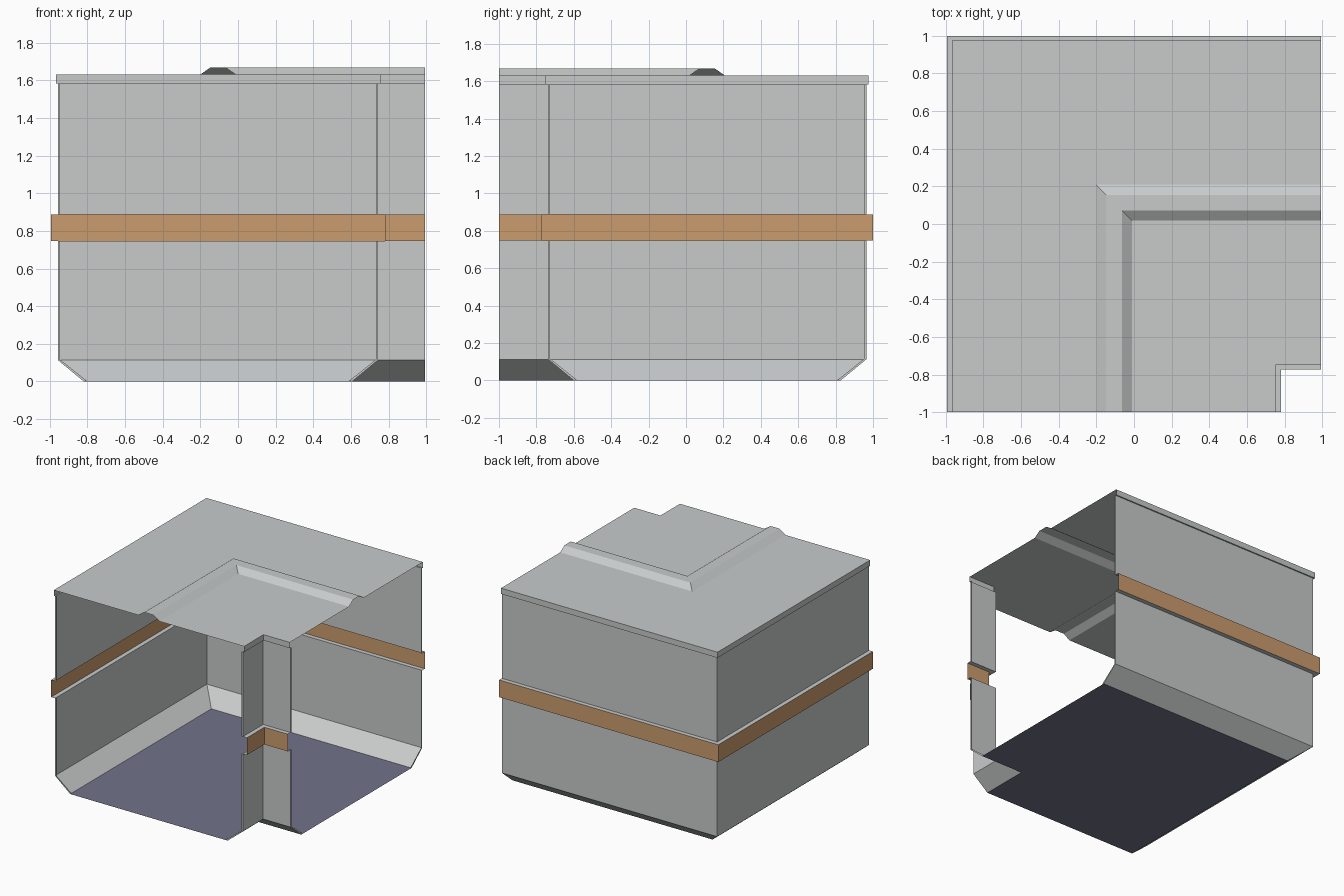
import bpy

if "Cube" in bpy.data.objects:
    bpy.data.objects.remove(bpy.data.objects["Cube"])

# Corridor corner: every part is a cross-section swept along an L-shaped path
END_X, END_Y = 0.993, -1.0
OFFSET = 0.007      # mitre line is y = -x + OFFSET
CENTRE = -0.1065    # the cross-section is symmetric about this x


def material(name, rgb):
    m = bpy.data.materials.new(name)
    m.diffuse_color = (*rgb, 1.0)
    m.use_nodes = True
    m.node_tree.nodes["Principled BSDF"].inputs["Base Color"].default_value = m.diffuse_color
    return m


GREY = material("panel_grey", (0.58, 0.60, 0.60))
ORANGE = material("stripe_orange", (0.60, 0.335, 0.155))
BLUE = material("floor_slate_blue", (0.17, 0.17, 0.26))


def make(name, verts, faces, mat):
    mesh = bpy.data.meshes.new(name)
    mesh.from_pydata(verts, [], faces)
    mesh.materials.append(mat)
    obj = bpy.data.objects.new(name, mesh)
    bpy.context.collection.objects.link(obj)


def mirrored(profile):
    return [(2 * CENTRE - x, z) for x, z in reversed(profile)]


def sweep(name, profile, mat):
    """Sweep an (x, z) profile from the front opening round to the right one."""
    verts, faces = [], []
    for x, z in profile:
        y = OFFSET - x
        verts += [(x, END_Y, z), (x, y, z), (END_X, y, z)]
    for i in range(len(profile) - 1):
        a, b = 3 * i, 3 * i + 3
        for k in (0, 1):
            faces.append((a + k + 1, b + k + 1, b + k, a + k))
    make(name, verts, faces, mat)


def end_rims(name, outer, inner, flip):
    """Thin flanges closing the sheet edge at both openings."""
    n = len(outer)
    pts = outer + inner
    verts = [(x, END_Y, z) for x, z in pts]
    verts += [(END_X, OFFSET - x, z) for x, z in pts]
    faces = []
    for i in range(n - 1):
        q = (i, n + i, n + i + 1, i + 1)
        r = tuple(2 * n + v for v in reversed(q))
        faces += [q[::-1], r[::-1]] if flip else [q, r]
    make(name, verts, faces, GREY)


# Section sizes (outer side; the inner side is mirrored)
WALL, BAND, TRIM, FLOOR = -0.957, -0.993, -0.968, -0.82
BEVEL_Z, BAND_LO, BAND_HI, TRIM_Z, TOP = 0.113, 0.747, 0.888, 1.583, 1.63

# Floor
sweep("floor", mirrored([(FLOOR, 0)]) + [(FLOOR, 0)], BLUE)

# Walls, skirting bevels, recessed stripe and top trim on both sides
sides = {
    "lower_wall": ([(FLOOR, 0), (WALL, BEVEL_Z), (WALL, BAND_LO), (BAND, BAND_LO)], GREY),
    "stripe": ([(BAND, BAND_LO), (BAND, BAND_HI)], ORANGE),
    "upper_wall": ([(BAND, BAND_HI), (WALL, BAND_HI), (WALL, TRIM_Z),
                    (TRIM, TRIM_Z), (TRIM, TOP)], GREY),
}
for part, (profile, mat) in sides.items():
    sweep("outer_" + part, profile, mat)
    sweep("inner_" + part, mirrored(profile), mat)

# Ceiling with raised channel
half = [(TRIM, TOP), (-0.202, TOP), (-0.148, 1.667)]
sweep("ceiling", half + mirrored(half), GREY)

# End rims on walls and bevels
T = 0.011
rims = {
    "lower_rim": ([(FLOOR, 0), (WALL, BEVEL_Z), (WALL, BAND_LO)],
                  [(FLOOR + 0.018, 0.002), (WALL + T, BEVEL_Z + 0.003), (WALL + T, BAND_LO)]),
    "upper_rim": ([(WALL, BAND_HI), (WALL, TRIM_Z)],
                  [(WALL + T, BAND_HI), (WALL + T, TRIM_Z)]),
}
for part, (outer, inner) in rims.items():
    end_rims("outer_" + part, outer, inner, False)
    end_rims("inner_" + part, mirrored(outer), mirrored(inner), False)
